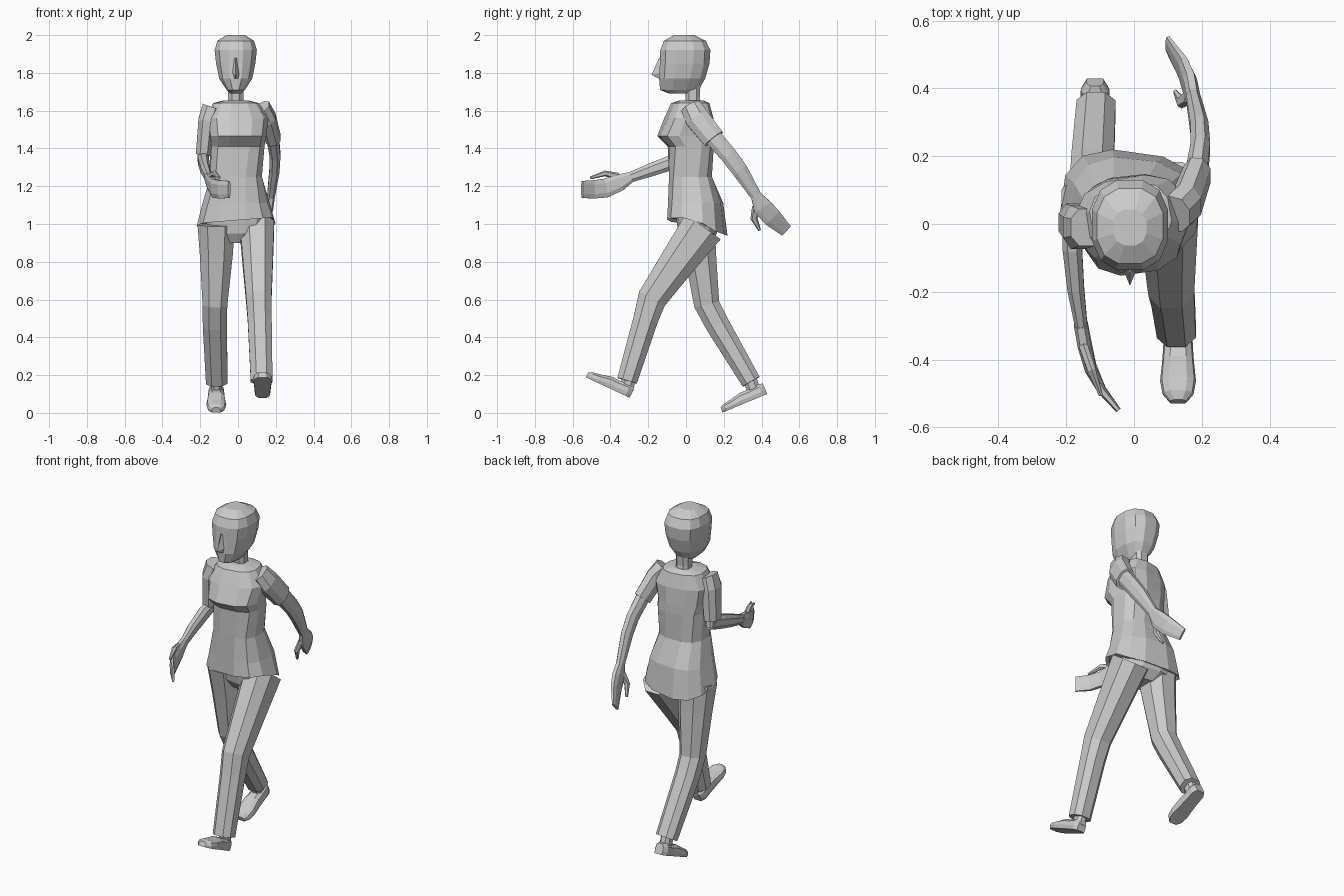
import bpy, bmesh
from math import sin, cos, pi, radians
from mathutils import Vector, Matrix


def skin(name, rings, matrix=None):
    """Flat-shaded tube through rings with equal point counts, capped at both ends."""
    bm = bmesh.new()
    rows = [[bm.verts.new(p) for p in ring] for ring in rings]
    n = len(rows[0])
    for a, b in zip(rows, rows[1:]):
        for i in range(n):
            j = (i + 1) % n
            bm.faces.new((a[i], a[j], b[j], b[i]))
    bm.faces.new(rows[0][::-1])
    bm.faces.new(rows[-1])
    bmesh.ops.recalc_face_normals(bm, faces=bm.faces)
    if matrix:
        bm.transform(matrix)
    me = bpy.data.meshes.new(name)
    bm.to_mesh(me)
    bm.free()
    ob = bpy.data.objects.new(name, me)
    bpy.context.collection.objects.link(ob)
    return ob


def power(v, e):
    return (1 if v >= 0 else -1) * abs(v) ** e


def level(z, cx, hw, yf, yb, twist=0, n=12, e=0.75):
    """Horizontal rounded-box section between front yf and back yb."""
    mid, hd = (yf + yb) / 2, (yb - yf) / 2
    rot = Matrix.Rotation(radians(twist), 3, 'Z')
    pts = []
    for i in range(n):
        a = 2 * pi * (i + 0.5) / n
        p = Vector((hw * power(cos(a), e), hd * power(sin(a), e), 0))
        pts.append(rot @ p + Vector((cx, mid, z)))
    return pts


def limb(name, path, n=8, e=0.85):
    """Tube along (x, y, z, half width sideways, half depth)."""
    pts = [Vector(p[:3]) for p in path]
    rings = []
    for i, p in enumerate(path):
        a, b = pts[max(i - 1, 0)], pts[min(i + 1, len(pts) - 1)]
        t = (b - a).normalized()
        u = (Vector((1, 0, 0)) - t * t.x).normalized()
        v = t.cross(u)
        ring = []
        for k in range(n):
            ang = 2 * pi * (k + 0.5) / n
            ring.append(pts[i] + u * p[3] * 1.06 * power(cos(ang), e)
                        + v * p[4] * 1.06 * power(sin(ang), e))
        rings.append(ring)
    return skin(name, rings)


# Shirt body: twisted shoulders over hips, bust ledge, flared hem
shirt = [level(*r) for r in (
    (1.655, -.01, .06, -.03, .09, 8),
    (1.64, -.01, .12, -.075, .12, 10),
    (1.56, -.005, .165, -.11, .14, 10),
    (1.465, -.005, .152, -.15, .145, 8),
    (1.41, -.005, .145, -.095, .145, 6),
    (1.25, -.01, .14, -.093, .14, 0),
    (1.11, -.01, .178, -.093, .195, -6))]
for hw, yf, yb, dz in ((.208, -.095, .215, 0), (.19, -.08, .2, .015)):
    hem = level(1.0, -.01, hw, yf, yb, -8)
    for p in hem:
        p.z += dz + .02 - .075 * max(p.y, 0) / .2 + .08 * p.x * (p.y < .1)
    shirt.append(hem)
skin("shirt", shirt)

# Head, neck and nose
skin("head", [level(z, -.012, hw, yf, yb, 0, 12, .8) for z, hw, yf, yb in (
    (1.69, .03, -.09, .05), (1.71, .05, -.14, .07), (1.77, .09, -.146, .105),
    (1.85, .107, -.142, .128), (1.92, .115, -.14, .133),
    (1.97, .1, -.12, .108), (2.0, .05, -.065, .045))])
skin("neck", [level(z, -.012, .043, yf, yb, 0, 8) for z, yf, yb in (
    (1.6, 0, .09), (1.67, -.005, .075), (1.75, -.01, .08))])
skin("nose", [
    [(-.02, -.135, 1.88), (-.012, -.142, 1.88), (-.004, -.135, 1.88)],
    [(-.032, -.135, 1.80), (-.012, -.182, 1.79), (.008, -.135, 1.80)],
    [(-.03, -.135, 1.77), (-.012, -.15, 1.772), (.006, -.135, 1.77)]])

# Trousers: seat plus striding legs
skin("trouser_seat", [level(1.04, -.01, .16, -.05, .17, -8),
                      level(.95, -.01, .15, -.035, .16, -8),
                      level(.9, -.01, .06, .0, .12, -8)])
limb("front_leg", [(.1, .09, .985, .092, .115), (.105, -.05, .79, .08, .095),
                   (.11, -.18, .605, .068, .078), (.115, -.215, .49, .064, .066),
                   (.125, -.312, .17, .058, .054)])
limb("back_leg", [(-.115, .055, 1.0, .1, .1), (-.115, .075, .84, .088, .085),
                  (-.122, .11, .575, .066, .068), (-.123, .165, .47, .064, .064),
                  (-.112, .345, .165, .058, .052)])

# Ankles and tilted low shoes
limb("front_ankle", [(.127, -.295, .22, .03, .036), (.13, -.315, .12, .03, .036)])
limb("back_ankle", [(-.113, .33, .2, .03, .036), (-.115, .365, .1, .03, .036)])


def shoe(name, heel, pitch, turn):
    prof = ((0, .026, .06), (-.025, .042, .066), (-.085, .044, .06), (-.13, .047, .062),
            (-.19, .053, .047), (-.232, .046, .04), (-.256, .024, .028))
    rings = [[(-w * .9, y, 0), (w * .9, y, 0), (w, y, h * .35), (w * .9, y, h * .75),
              (w * .5, y, h), (-w * .5, y, h), (-w * .9, y, h * .75), (-w, y, h * .35)]
             for y, w, h in prof]
    skin(name, rings, Matrix.Translation(heel) @ Matrix.Rotation(radians(turn), 4, 'Z')
         @ Matrix.Rotation(radians(pitch), 4, 'X'))


shoe("front_shoe", (.13, -.298, .08), -25, 0)
shoe("back_shoe", (-.115, .43, .1), 22.5, 0)

# Sleeves
limb("back_swing_sleeve", [(.12, .03, 1.615, .05, .055), (.155, .06, 1.56, .045, .065),
                           (.187, .148, 1.45, .04, .06)])
limb("front_swing_sleeve", [(-.14, -.01, 1.62, .05, .055), (-.165, -.01, 1.55, .045, .065),
                            (-.182, .005, 1.37, .041, .056)])

# Bare arms
limb("back_swing_arm", [(.182, .13, 1.475, .033, .047), (.196, .225, 1.365, .029, .045),
                        (.193, .285, 1.285, .027, .043), (.173, .38, 1.135, .02, .028)])
limb("front_swing_upper_arm", [(-.18, .0, 1.42, .033, .045), (-.185, .015, 1.33, .03, .042)])
limb("front_swing_forearm", [(-.185, .04, 1.36, .026, .036), (-.182, -.07, 1.328, .029, .04),
                             (-.172, -.19, 1.285, .025, .035), (-.155, -.305, 1.243, .018, .026)])

# Mitten hands with thumbs
limb("back_swing_hand", [(.175, .37, 1.15, .02, .028), (.166, .405, 1.09, .02, .05),
                         (.147, .455, 1.035, .016, .05), (.1, .53, .965, .008, .034)], 8, .7)
limb("back_swing_thumb", [(.162, .375, 1.09, .014, .024), (.14, .36, 1.03, .013, .018),
                          (.122, .39, .965, .006, .007)], 6)
limb("front_swing_hand", [(-.157, -.295, 1.247, .02, .028), (-.147, -.35, 1.22, .02, .044),
                          (-.128, -.425, 1.19, .017, .05), (-.095, -.49, 1.183, .013, .048),
                          (-.046, -.55, 1.183, .008, .045)], 8, .7)
limb("front_swing_thumb", [(-.15, -.36, 1.25, .014, .02), (-.125, -.43, 1.268, .013, .014),
                           (-.098, -.505, 1.244, .006, .007)], 6)
